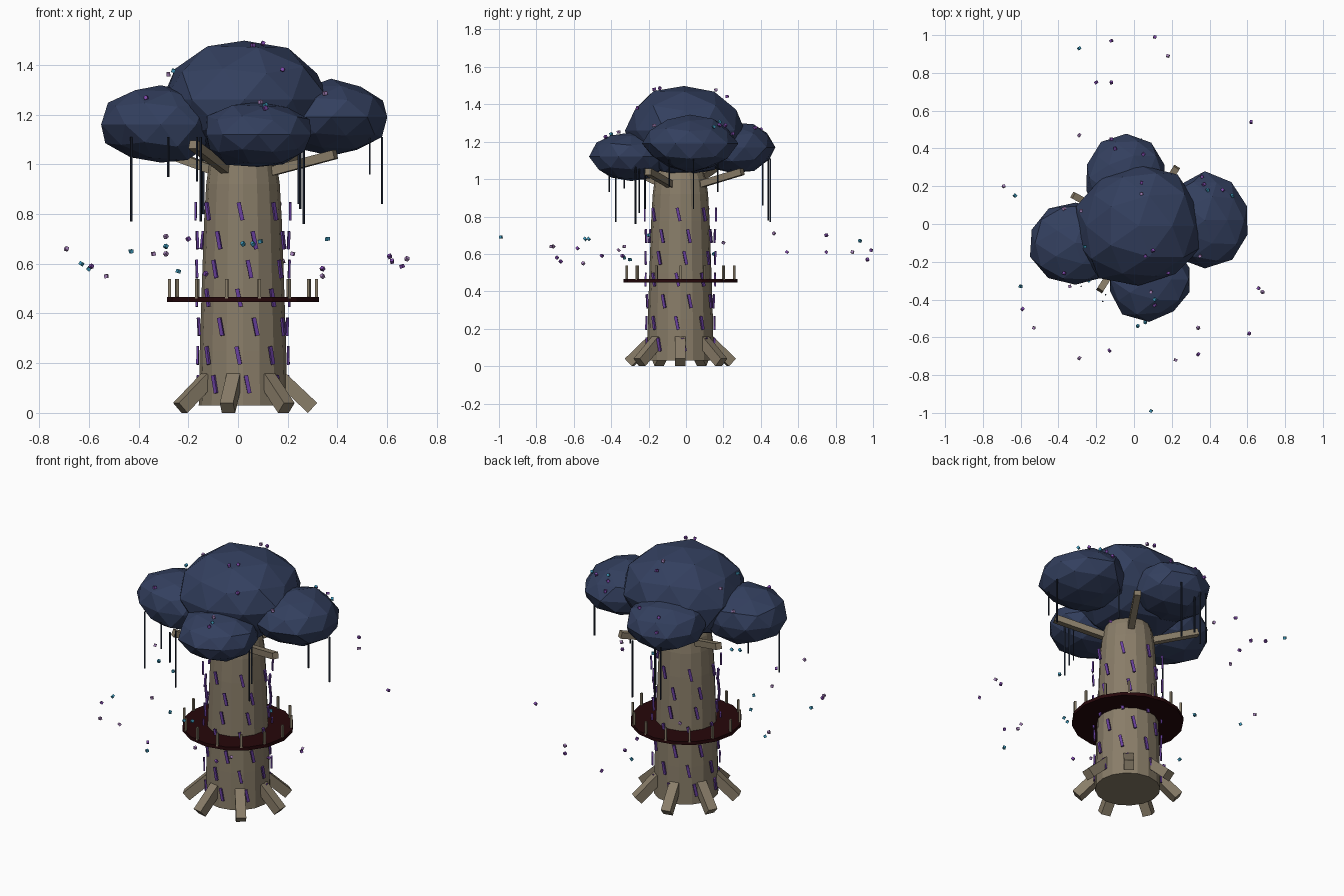
import bpy, bmesh, math, random
from mathutils import Vector, Matrix, Euler

random.seed(7)
old = bpy.data.objects.get("Cube")
if old:
    bpy.data.objects.remove(old, do_unlink=True)

CX, CY = 0.02, -0.03  # trunk axis


def material(name, r, g, b):
    m = bpy.data.materials.new(name)
    m.use_nodes = True
    m.diffuse_color = (r, g, b, 1)
    m.node_tree.nodes["Principled BSDF"].inputs["Base Color"].default_value = (r, g, b, 1)
    return m


bark = material("bark", 0.25, 0.205, 0.14)
leaf = material("night_blue_leaf", 0.033, 0.05, 0.113)
vine_mat = material("dark_vine", 0.014, 0.021, 0.04)
plank = material("dark_red_wood", 0.019, 0.002, 0.003)
rune_mat = material("violet_glow", 0.14, 0.05, 0.34)
purple = material("purple_mote", 0.22, 0.07, 0.42)
blue = material("blue_mote", 0.05, 0.32, 0.5)
lilac = material("lilac_mote", 0.43, 0.25, 0.55)


def finish(bm, name, *mats):
    me = bpy.data.meshes.new(name)
    bmesh.ops.recalc_face_normals(bm, faces=bm.faces)
    bm.to_mesh(me)
    bm.free()
    for m in mats:
        me.materials.append(m)
    ob = bpy.data.objects.new(name, me)
    bpy.context.collection.objects.link(ob)
    return ob


def polar(r, a, z):
    return Vector((CX + r * math.cos(a), CY + r * math.sin(a), z))


def beam(bm, p, q, width, depth):
    """Bar from p to q; depth is measured away from the trunk axis."""
    mid, axis = (p + q) / 2, (q - p).normalized()
    side = Vector((mid.x - CX, mid.y - CY, 0)).cross(axis).normalized()
    turn = Matrix((side, axis.cross(side), axis)).transposed().to_4x4()
    size = Matrix.Diagonal((width, depth, (q - p).length, 1))
    bmesh.ops.create_cube(bm, size=1, matrix=Matrix.Translation(mid) @ turn @ size)


# Trunk: lofted rings, narrowing to a rounded top
bm = bmesh.new()
SIDES = 16
rings = []
for r, z in ((0.178, 0.03), (0.174, 0.25), (0.166, 0.5), (0.156, 0.78),
             (0.148, 0.92), (0.137, 1.0), (0.115, 1.06)):
    rings.append([bm.verts.new(polar(r, math.tau * i / SIDES, z)) for i in range(SIDES)])
for low, high in zip(rings, rings[1:]):
    for i in range(SIDES):
        j = (i + 1) % SIDES
        bm.faces.new((low[i], low[j], high[j], high[i]))
bm.faces.new(rings[0])
bm.faces.new(rings[-1])
finish(bm, "trunk", bark)

# Roots
bm = bmesh.new()
for i in range(7):
    a = math.tau * i / 7
    beam(bm, polar(0.155, a, 0.14), polar(0.28, a, 0.022), 0.055, 0.055)
bmesh.ops.translate(bm, verts=bm.verts, vec=(0, 0, -min(v.co.z for v in bm.verts)))
finish(bm, "roots", bark)

# Branches under the canopy
bm = bmesh.new()
for deg, length, z in ((58, 0.39, 1.04), (152, 0.39, 1.06), (238, 0.38, 1.08), (335, 0.41, 1.04)):
    a = math.radians(deg)
    beam(bm, polar(0.08, a, 0.96), polar(length, a, z), 0.036, 0.036)
finish(bm, "branches", bark)

# Canopy clumps: centre, then half sizes
clumps = {
    "canopy_top": ((0.025, -0.01, 1.26), (0.345, 0.33, 0.25)),
    "canopy_left": ((0.375, 0.02, 1.19), (0.235, 0.245, 0.15)),
    "canopy_right": ((-0.31, -0.1, 1.16), (0.24, 0.225, 0.16)),
    "canopy_front": ((0.08, -0.295, 1.12), (0.23, 0.215, 0.135)),
    "canopy_back": ((-0.04, 0.245, 1.17), (0.22, 0.225, 0.14)),
}
for name, (c, s) in clumps.items():
    bm = bmesh.new()
    bmesh.ops.create_icosphere(bm, subdivisions=2, radius=1)
    for v in bm.verts:
        k = random.uniform(0.94, 1.06)
        v.co = Vector([c[i] + s[i] * v.co[i] * k for i in range(3)])
    finish(bm, name, leaf)

# Hanging vines: x, y, lower end
bm = bmesh.new()
for x, y, z in ((-0.43, -0.27, 0.77), (0.58, 0.04, 0.84), (0.53, -0.09, 0.96), (-0.15, -0.375, 0.77),
                (-0.165, -0.41, 0.93), (0.265, -0.27, 0.76), (0.25, -0.25, 0.82),
                (0.245, -0.22, 0.84), (0.04, 0.45, 0.77), (-0.14, 0.44, 0.8), (-0.1, 0.44, 0.78),
                (-0.085, 0.41, 0.86), (-0.28, -0.33, 0.95), (0.25, 0.17, 0.93)):
    beam(bm, Vector((x, y, z)), Vector((x, y, 1.11)), 0.007, 0.007)
finish(bm, "vines", vine_mat)

# Ring platform and its posts
bm = bmesh.new()
bmesh.ops.create_cone(bm, cap_ends=True, segments=16, radius1=0.305, radius2=0.305, depth=0.02,
                      matrix=Matrix.Translation((CX, CY, 0.456)))
finish(bm, "platform", plank)
bm = bmesh.new()
for i in range(14):
    a = math.tau * i / 14
    beam(bm, polar(0.295, a, 0.46), polar(0.295, a, 0.538), 0.012, 0.012)
finish(bm, "platform_posts", bark)

# Slanted glowing dashes floating around the trunk
bm = bmesh.new()
for row, turn in enumerate((6, -6, 16, -5, 8, 14, -3)):
    r, z = 0.182 + row * 0.0015, 0.115 + row * 0.116
    for i in range(8):
        a = math.tau * i / 8 + math.radians(turn)
        beam(bm, polar(r, a + 0.04, z - 0.036), polar(r, a - 0.04, z + 0.036), 0.016, 0.009)
finish(bm, "trunk_dashes", rune_mat)


def mote(bm, p, kind):
    """Tiny tumbled cube; kind is p, b or l for purple, blue or lilac."""
    turn = Euler([random.uniform(0, 1.5) for _ in range(3)]).to_matrix().to_4x4()
    made = bmesh.ops.create_cube(bm, size=0.0145, matrix=Matrix.Translation(p) @ turn)
    for f in {f for v in made["verts"] for f in v.link_faces}:
        f.material_index = "pbl".index(kind)


# Drifting motes around the tree
bm = bmesh.new()
drift = ((-0.29, 0.93, 0.67), (-0.12, 0.97, 0.57), (0.11, 0.99, 0.62), (0.18, 0.89, 0.61),
         (-0.2, 0.75, 0.7), (-0.12, 0.75, 0.61), (-0.29, 0.47, 0.71), (0.62, 0.54, 0.61),
         (-0.69, 0.2, 0.66), (-0.63, 0.15, 0.6), (-0.6, -0.33, 0.58), (-0.59, -0.45, 0.59),
         (-0.53, -0.55, 0.55), (-0.29, -0.71, 0.64), (-0.13, -0.67, 0.56), (0.22, -0.72, 0.64),
         (0.34, -0.69, 0.58), (0.34, -0.55, 0.55), (0.66, -0.34, 0.59), (0.68, -0.36, 0.62),
         (0.61, -0.58, 0.63), (0.09, -0.99, 0.69), (0.06, -0.52, 0.68), (0.02, -0.54, 0.68),
         (-0.34, -0.33, 0.64), (0.36, -0.2, 0.7), (-0.43, 0.0, 0.65), (-0.24, -0.3, 0.57))
for p, kind in zip(drift, "bpplpplplbbpllplplplpbbblbbb"):
    mote(bm, p, kind)
finish(bm, "drifting_motes", purple, blue, lilac)

# Motes resting on the canopy, dropped onto the highest clump below them
bm = bmesh.new()
spots = ((-0.12, 0.45), (-0.1, 0.4), (0.05, 0.37), (0.04, 0.22), (0.04, 0.16), (0.36, 0.25),
         (0.37, 0.21), (0.39, 0.18), (0.47, 0.18), (0.52, 0.15), (-0.37, 0.08), (-0.28, 0.07),
         (-0.26, -0.12), (0.1, -0.14), (0.06, -0.17), (0.18, -0.26), (0.11, -0.4),
         (0.11, -0.43), (0.09, -0.36), (-0.37, -0.26), (0.35, -0.17))
for (x, y), kind in zip(spots, "pppplppbpbllbpppbplpl"):
    height = 0
    for c, s in clumps.values():
        rest = 1 - ((x - c[0]) / s[0]) ** 2 - ((y - c[1]) / s[1]) ** 2
        if rest > 0:
            height = max(height, c[2] + s[2] * math.sqrt(rest))
    if height:
        mote(bm, (x, y, height + 0.003), kind)
finish(bm, "canopy_motes", purple, blue, lilac)
